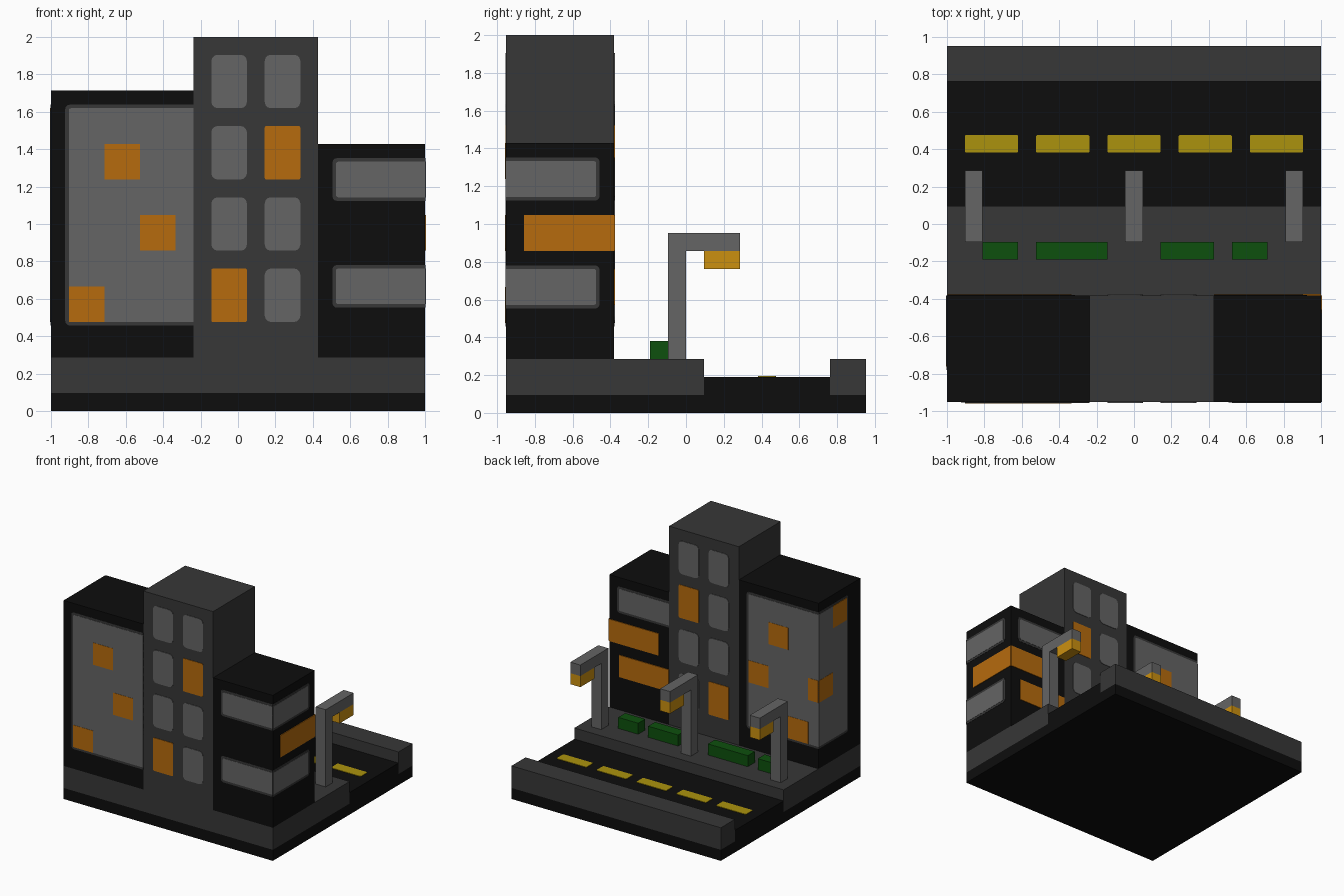
import bpy, bmesh, math
from mathutils import Vector

if "Cube" in bpy.data.objects:
    bpy.data.objects.remove(bpy.data.objects["Cube"])

U = 2 / 21  # the model sits on a 21 x 20 x 21 cell grid


def P(x, y, z):
    return Vector((x * U - 1, (y - 10) * U, z * U))


def material(name, rgb):
    m = bpy.data.materials.new(name)
    m.diffuse_color = (*rgb, 1)
    m.use_nodes = True
    m.node_tree.nodes["Principled BSDF"].inputs["Base Color"].default_value = m.diffuse_color
    return m


BLACK = material("black", (0.004, 0.004, 0.004))
DARK = material("dark grey", (0.038, 0.038, 0.038))
GREY = material("light grey", (0.128, 0.128, 0.128))
ORANGE = material("window orange", (0.47, 0.147, 0.004))
AMBER = material("lamp amber", (0.60, 0.28, 0.005))
YELLOW = material("line yellow", (0.41, 0.29, 0.004))
GREEN = material("hedge green", (0.004, 0.08, 0.004))


def finish(bm, name, mat):
    bmesh.ops.recalc_face_normals(bm, faces=bm.faces)
    me = bpy.data.meshes.new(name)
    bm.to_mesh(me)
    bm.free()
    me.materials.append(mat)
    bpy.context.collection.objects.link(bpy.data.objects.new(name, me))


def box(name, mat, x, y, z):
    """Block spanning cell ranges x, y and z."""
    bm = bmesh.new()
    bmesh.ops.create_cube(bm, size=1)
    for v in bm.verts:
        v.co = P(*(r[0] if c < 0 else r[1] for r, c in zip((x, y, z), v.co)))
    finish(bm, name, mat)


# each wall maps (along, up) to a point, with its outward normal
WALLS = {
    "front": (lambda a, b: P(a, 0, b), (0, -1, 0)),
    "back": (lambda a, b: P(a, 6, b), (0, 1, 0)),
    "left": (lambda a, b: P(0, a, b), (-1, 0, 0)),
    "right": (lambda a, b: P(21, a, b), (1, 0, 0)),
    "road": (lambda a, b: P(a, b, 2), (0, 0, 1)),
}


def plate(name, mat, wall, a, b, r0=0.0, r1=0.0, thick=0.004):
    """Thin plate on a wall; r0 and r1 round the corners at its two ends."""
    to3d, normal = WALLS[wall]
    pts = []
    for ca, cb, r, start in ((a[1], b[1], r1, 0), (a[0], b[1], r0, 90),
                             (a[0], b[0], r0, 180), (a[1], b[0], r1, 270)):
        sa = 1 if ca == a[1] else -1
        sb = 1 if cb == b[1] else -1
        for i in range(4 if r else 1):
            t = math.radians(start + 30 * i)
            da, db = (math.cos(t), math.sin(t)) if r else (0, 0)
            pts.append((ca - sa * r + r * da, cb - sb * r + r * db))
    bm = bmesh.new()
    f = bm.faces.new([bm.verts.new(to3d(*p)) for p in pts])
    ext = bmesh.ops.extrude_face_region(bm, geom=[f], use_keep_orig=True)
    for v in ext["geom"]:
        if isinstance(v, bmesh.types.BMVert):
            v.co += Vector(normal) * thick
    finish(bm, name, mat)


def rimmed(name, wall, a, b, open0=False, open1=False):
    """Grey glass with a narrow dark rim; open ends run on round a corner."""
    e = 0.2
    r0, r1 = (0 if open0 else 0.25), (0 if open1 else 0.25)
    rim = (a[0] - (0 if open0 else e), a[1] + (0 if open1 else e))
    plate(name + "_rim", DARK, wall, rim, (b[0] - e, b[1] + e), r0, r1, 0.002)
    plate(name, GREY, wall, a, b, r0 * 0.5, r1 * 0.5)


def lit(name, wall, a, b):
    plate(name, ORANGE, wall, a, b, thick=0.006)


# ground, pavement, road and far kerb
box("ground_slab", BLACK, (0, 21), (0, 20), (0, 1))
box("pavement", DARK, (0, 21), (0, 11), (1, 3))
box("road", BLACK, (0, 21), (11, 18), (1, 2))
box("far_kerb", DARK, (0, 21), (18, 20), (1, 3))
for i in range(5):
    plate("road_dash", YELLOW, "road", (1 + 4 * i, 4 + 4 * i), (14, 15), 0.1, 0.1)

# three adjoining buildings
box("left_building", BLACK, (0, 8), (0, 6), (3, 18))
box("tower", DARK, (8, 15), (0, 6), (3, 21))
box("right_building", BLACK, (15, 21), (0, 6), (3, 15))

# tower windows, the same front and back, two of them lit
for wall in ("front", "back"):
    for x in (9, 12):
        for z in (5, 9, 13, 17):
            if (x, z) in ((9, 5), (12, 13)):
                plate("tower_lit_window", ORANGE, wall, (x, x + 2), (z, z + 3), 0.1, 0.1)
            else:
                plate("tower_window", GREY, wall, (x, x + 2), (z, z + 3), 0.35, 0.35)

# left building glass walls with lit panes
rimmed("left_glass_front", "front", (1, 8), (5, 17), open1=True)
rimmed("left_glass_back", "back", (0, 7), (5, 17), open0=True)
rimmed("left_glass_side", "left", (2, 6), (5, 17), open1=True)
for wall in ("front", "back"):
    for x, z in ((3, 13), (5, 9), (1, 5)):
        lit("left_lit_pane", wall, (x, x + 2), (z, z + 2))
lit("left_lit_pane", "back", (0, 1), (9, 11))
lit("left_lit_pane", "left", (4, 6), (9, 11))
lit("left_lit_pane", "left", (2, 4), (15, 17))

# right building ribbon windows wrapping round its corners
for z in (6, 12):
    rimmed("right_ribbon_front", "front", (16, 21), (z, z + 2), open1=True)
    rimmed("right_ribbon_side", "right", (0, 5), (z, z + 2), open0=True)
rimmed("right_ribbon_back", "back", (15, 20), (12, 14), open0=True)
lit("right_lit_ribbon", "back", (15, 20), (6, 8))
lit("right_lit_ribbon", "back", (16, 21), (9, 11))
lit("right_lit_ribbon", "right", (1, 6), (9, 11))

# hedges
for x in ((2, 4), (5, 9), (12, 15), (16, 18)):
    box("hedge", GREEN, x, (8, 9), (3, 4))

# street lamps
for x in (1, 10, 19):
    box("lamp_post", GREY, (x, x + 1), (9, 10), (3, 9))
    box("lamp_arm", GREY, (x, x + 1), (9, 13), (9, 10))
    box("lamp_light", AMBER, (x, x + 1), (11, 13), (8, 9))
